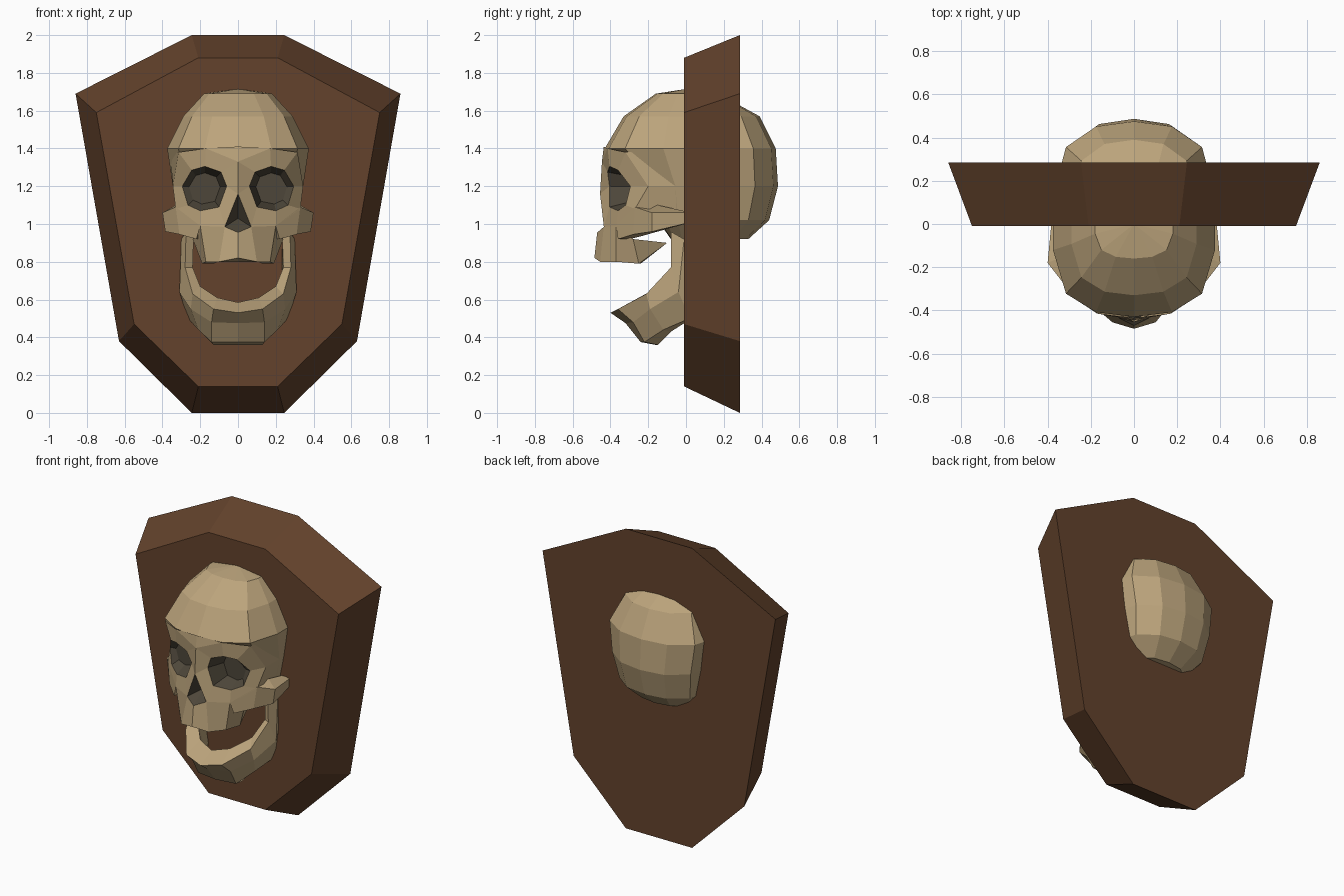
import bpy, bmesh
from mathutils import Vector

if "Cube" in bpy.data.objects:
    bpy.data.objects.remove(bpy.data.objects["Cube"])


def material(name, rgb):
    m = bpy.data.materials.new(name)
    m.diffuse_color = (*rgb, 1)
    m.use_nodes = True
    m.node_tree.nodes["Principled BSDF"].inputs["Base Color"].default_value = m.diffuse_color
    return m


BONE = material("bone", (0.50, 0.37, 0.20))
DARK = material("dark_hollow", (0.075, 0.062, 0.042))
WOOD = material("wood", (0.125, 0.055, 0.025))


def strips(rows, closed=False, caps=False, mat=0):
    """Quads between neighbouring rows of points."""
    out = []
    for a, b in zip(rows, rows[1:]):
        n = len(a)
        for i in range(n if closed else n - 1):
            j = (i + 1) % n
            out.append(([a[i], a[j], b[j], b[i]], mat))
    if caps:
        out += [(list(rows[0]), mat), (list(rows[-1]), mat)]
    return out


def build(name, polys, mats, mirror=True):
    """Weld polygons (and their x mirror) into one flat-shaded object."""
    bm = bmesh.new()
    seen = {}

    def add(points, mat):
        vs = []
        for p in points:
            key = tuple(round(c, 4) + 0.0 for c in p)
            v = seen.get(key) or seen.setdefault(key, bm.verts.new(key))
            if v not in vs:
                vs.append(v)
        if len(vs) > 2 and not bm.faces.get(vs):
            bm.faces.new(vs).material_index = mat

    for points, mat in polys:
        add(points, mat)
        if mirror:
            add([(-x, y, z) for x, y, z in reversed(points)], mat)
    bmesh.ops.recalc_face_normals(bm, faces=bm.faces)
    me = bpy.data.meshes.new(name)
    bm.to_mesh(me)
    bm.free()
    for m in mats:
        me.materials.append(m)
    ob = bpy.data.objects.new(name, me)
    bpy.context.collection.objects.link(ob)
    return ob


# Wall plaque: eight-sided shield with bevelled rim
def outline(half, y):
    return [(x, y, z) for x, z in half] + [(-x, y, z) for x, z in reversed(half)]


front = outline([(.21, 1.88), (.75, 1.59), (.55, .47), (.21, .14)], -.01)
back = outline([(.245, 2), (.86, 1.69), (.63, .38), (.245, 0)], .285)
build("plaque", strips([front, back], True, True), [WOOD], mirror=False)

# Cranium: stacked rings (z, front y, back y, half width)
SHAPE = [(0, 1), (.47, .95), (.84, .75), (1, .28)]


def ring(z, yf, yb, w):
    half = [(fx * w, fy * yf, z) for fx, fy in SHAPE]
    half += [(fx * w, fy * yb, z) for fx, fy in reversed(SHAPE)]
    return half + [(-x, y, zz) for x, y, zz in reversed(half[1:-1])]


rings = [ring(*r) for r in [(1.69, -.16, .17, .18), (1.57, -.33, .39, .29),
                            (1.40, -.43, .475, .375), (1.20, -.20, .487, .345),
                            (1.02, -.15, .44, .31), (.92, -.08, .33, .22)]]
top = [(0, 0, 1.715)] * len(rings[0])
build("cranium", strips([top] + rings, True) + [(rings[-1], 0)], [BONE], mirror=False)

# Face: rings around one eye, from the surrounding bone to the socket floor
brow = [(0, -.455, 1.16), (0, -.445, 1.33), (.17, -.415, 1.40), (.315, -.32, 1.38),
        (.345, -.20, 1.20), (.33, -.27, 1.08), (.20, -.37, .99), (.07, -.435, .985)]
rim = [(.06, -.405, 1.20), (.09, -.415, 1.275), (.175, -.405, 1.305), (.245, -.36, 1.285),
       (.295, -.295, 1.20), (.265, -.32, 1.10), (.20, -.36, 1.07), (.10, -.405, 1.09)]
mid = Vector((.175, 0, 1.19))
floor = [(mid.x + (x - mid.x) * .7, -.285, mid.z + (z - mid.z) * .7) for x, y, z in rim]
face = strips([brow, rim], True)
face += strips([rim, floor], True, mat=1) + [(floor, 1)]

# Forehead point and temples joining the cranium
face.append(([brow[1], brow[2], (0, -.435, 1.41)], 0))
face += strips([brow[3:6], [(.36, -.05, 1.38), (.345, -.05, 1.20), (.31, -.05, 1.04)]])

# Nose hollow
nose_base, nose_pit = (0, -.47, .955), (0, -.36, 1.03)
face += [([brow[0], brow[7], nose_pit], 1), ([brow[7], nose_base, nose_pit], 1)]

# Upper jaw and palate
upper = [[nose_base, brow[7], brow[6], (.24, -.28, .92)],
         [(0, -.485, .82), (.10, -.455, .80), (.17, -.37, .80), (.19, -.25, .79)],
         [(0, -.40, .80), (.07, -.38, .80), (.11, -.33, .80), (.13, -.24, .79)],
         [(0, -.20, .88), (.06, -.20, .88), (.10, -.20, .88), (.17, -.10, .90)]]
face += strips(upper)
face += [([upper[0][3], upper[1][3], upper[3][3]], 0),
         ([upper[1][3], upper[2][3], upper[3][3]], 0)]
build("face", face, [BONE, DARK])

# Cheekbones running back into the plaque
cheek = [[(.20, -.37, .99), (.22, -.36, .92), (.20, -.30, .92), (.20, -.30, .99)],
         [(.33, -.27, 1.09), (.31, -.28, .945), (.25, -.22, .94), (.28, -.20, 1.09)],
         [(.40, -.18, 1.06), (.385, -.18, .96), (.34, -.15, .96), (.33, -.15, 1.10)],
         [(.38, .03, 1.06), (.38, .03, 1.01), (.33, .03, 1.01), (.33, .03, 1.06)]]
build("cheekbones", strips(cheek, True, True), [BONE])

# Open lower jaw: sections from chin centre to the hinge
jaw = [[(0, -.28, .585), (0, -.40, .53), (0, -.32, .475), (0, -.24, .375), (0, -.16, .36)],
       [(.11, -.24, .61), (.13, -.36, .55), (.14, -.28, .48), (.14, -.22, .375), (.13, -.15, .36)],
       [(.20, -.14, .67), (.24, -.21, .63), (.25, -.19, .55), (.21, -.12, .44), (.18, -.08, .43)],
       [(.24, -.06, .77), (.28, -.08, .77), (.31, -.04, .64), (.265, .02, .50), (.23, .03, .50)],
       [(.235, -.05, .93), (.275, -.08, .96), (.30, -.01, .92), (.30, .05, .86), (.25, .05, .86)]]
build("lower_jaw", strips(jaw, True) + [(jaw[-1], 0)], [BONE])
